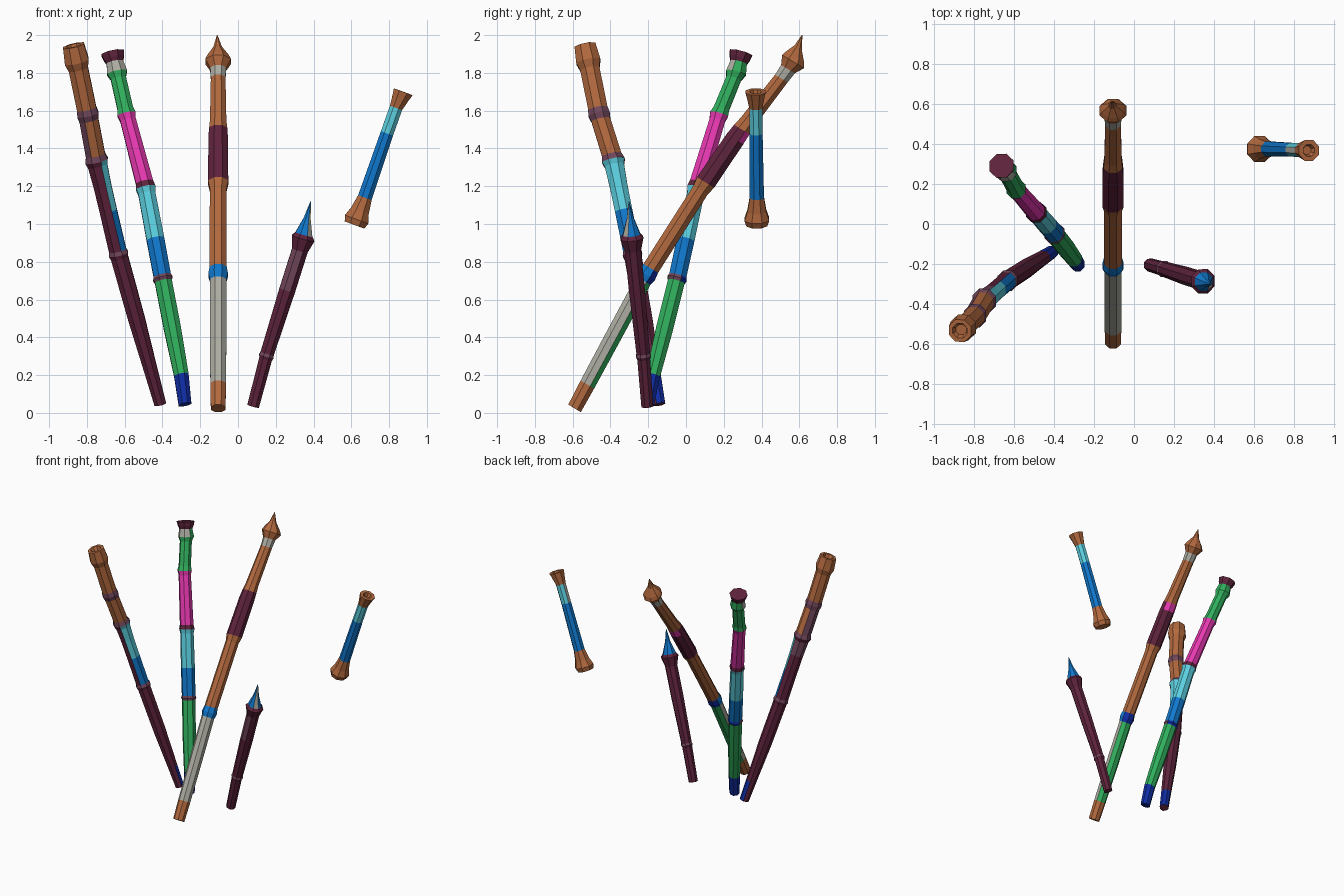
import bpy, bmesh, math
from mathutils import Vector


def lin(c):
    return c / 12.92 if c <= 0.04045 else ((c + 0.055) / 1.055) ** 2.4


PALETTE = {
    'orange_brown': (178, 105, 62), 'maroon': (94, 35, 60), 'mauve': (112, 70, 90),
    'cyan': (92, 208, 224), 'blue': (16, 120, 205), 'dark_blue': (16, 45, 165),
    'green': (48, 174, 92), 'magenta': (238, 58, 182), 'light_grey': (172, 172, 162),
}
MATS, INDEX = [], {}
for i, (n, rgb) in enumerate(PALETTE.items()):
    m = bpy.data.materials.new(n)
    m.diffuse_color = [lin(c / 255) for c in rgb] + [1]
    MATS.append(m)
    INDEX[n] = i


def centre(spine, z):
    """Point on the bent centre line at height z."""
    for a, b in zip(spine, spine[1:]):
        if z <= b[2] or b is spine[-1]:
            t = (z - a[2]) / (b[2] - a[2])
            return Vector(a).lerp(Vector(b), t)


def pole(name, spine, profile, rules=(), cup=None, sides=8):
    """profile: (z, radius, colour of the section above).
    rules: (z low, z high, direction, threshold, colour) for one-sided patches."""
    axis = (Vector(spine[-1]) - Vector(spine[0])).normalized()
    u = Vector((1, 0, 0))
    u = (u - axis * u.dot(axis)).normalized()
    v = axis.cross(u)
    bm = bmesh.new()

    def ring(c, r):
        return [bm.verts.new(c + r * (u * math.cos(a) + v * math.sin(a)))
                for a in (math.tau * (k + 0.5) / sides for k in range(sides))]

    rings = [ring(centre(spine, z), r) for z, r, _ in profile]

    def bridge(lo, hi, colour):
        faces = []
        for k in range(sides):
            j = (k + 1) % sides
            f = bm.faces.new((lo[k], lo[j], hi[j], hi[k]))
            f.material_index = INDEX[colour]
            faces.append(f)
        return faces

    for n in range(len(rings) - 1):
        z0, z1, colour = profile[n][0], profile[n + 1][0], profile[n][2]
        for f in bridge(rings[n], rings[n + 1], colour):
            f.normal_update()
            for lo, hi, d, limit, patch in rules:
                if lo <= (z0 + z1) / 2 <= hi and f.normal.dot(Vector(d)) > limit:
                    f.material_index = INDEX[patch]
    # end caps, the upper one optionally hollowed
    f = bm.faces.new(rings[0][::-1])
    f.material_index = INDEX[profile[0][2]]
    top = rings[-1]
    if cup:
        r, depth = cup
        c = centre(spine, profile[-1][0])
        rim = ring(c, r)
        floor = ring(c - axis * depth, r * 0.7)
        bridge(top, rim, profile[-1][2])
        bridge(rim, floor, profile[-1][2])
        top = floor
    f = bm.faces.new(top)
    f.material_index = INDEX[profile[-1][2]]
    me = bpy.data.meshes.new(name)
    bm.to_mesh(me)
    bm.free()
    for m in MATS:
        me.materials.append(m)
    ob = bpy.data.objects.new(name, me)
    bpy.context.collection.objects.link(ob)
    return ob


OR, MA, MV, CY, BL, DB, GR, MG, LG = (
    'orange_brown', 'maroon', 'mauve', 'cyan', 'blue', 'dark_blue',
    'green', 'magenta', 'light_grey')

# Left pole: maroon shaft with a brown stepped head
pole('left_pole',
     [(-0.41, -0.14, 0.04), (-0.635, -0.285, 0.85), (-0.75, -0.385, 1.34),
      (-0.795, -0.46, 1.58), (-0.872, -0.535, 1.95)],
     [(0.045, 0.034, MA), (0.2, 0.038, MA), (0.5, 0.048, MA), (0.82, 0.05, MA),
      (0.84, 0.056, MV), (0.86, 0.05, MA), (0.93, 0.05, MA), (1.07, 0.05, MA),
      (1.2, 0.051, MA), (1.31, 0.056, MA), (1.335, 0.066, MV), (1.365, 0.056, OR),
      (1.55, 0.055, MV), (1.58, 0.062, MV), (1.61, 0.056, OR), (1.82, 0.056, OR),
      (1.86, 0.070, OR), (1.945, 0.061, OR)],
     rules=[(1.07, 1.33, (1, 0, 0), 0.55, CY), (0.86, 1.07, (1, 0, 0), 0.55, BL),
            (0.0, 0.2, (0.8, 0.6, 0), 0.6, DB),
            (1.2, 1.31, (-0.5, 0.85, 0), 0.3, MV),
            (1.365, 1.55, (-1, 0, 0), 0.3, MV)],
     cup=(0.04, 0.03))

# Banded pole: many stacked colours with a flared maroon cap
pole('banded_pole',
     [(-0.28, -0.205, 0.04), (-0.30, -0.175, 0.2), (-0.40, -0.045, 0.72),
      (-0.49, 0.06, 1.2), (-0.59, 0.175, 1.58), (-0.64, 0.265, 1.8),
      (-0.662, 0.29, 1.9)],
     [(0.045, 0.037, DB), (0.2, 0.042, GR), (0.45, 0.049, GR), (0.695, 0.049, MV),
      (0.71, 0.056, MV), (0.725, 0.05, BL), (0.92, 0.051, CY), (1.16, 0.049, CY),
      (1.19, 0.056, MA), (1.22, 0.05, MG), (1.55, 0.045, MG), (1.58, 0.053, GR),
      (1.61, 0.045, GR), (1.77, 0.044, GR), (1.80, 0.058, LG), (1.855, 0.048, MA),
      (1.875, 0.058, MA), (1.905, 0.066, MA)],
     rules=[(1.79, 1.86, (0.6, 0.8, 0), 0.1, GR),
            (0.7, 0.73, (0, 1, 0), 0.3, DB)])

# Spear: long leaning pole with a pointed head
pole('spear',
     [(-0.105, -0.59, 0.024), (-0.105, -0.215, 0.72), (-0.105, 0.09, 1.2),
      (-0.105, 0.28, 1.48), (-0.105, 0.52, 1.79), (-0.105, 0.572, 1.868),
      (-0.11, 0.615, 2.0)],
     [(0.024, 0.042, OR), (0.15, 0.045, LG), (0.4, 0.047, LG), (0.7, 0.047, BL),
      (0.73, 0.056, BL), (0.765, 0.049, OR), (1.18, 0.048, OR), (1.22, 0.058, MA),
      (1.45, 0.056, MA), (1.50, 0.052, OR), (1.54, 0.047, OR), (1.77, 0.042, LG),
      (1.82, 0.046, OR), (1.86, 0.073, OR), (1.885, 0.06, OR), (1.935, 0.024, OR),
      (2.0, 0.002, OR)],
     rules=[(0.15, 0.7, (-0.3, 0.85, -0.4), 0.45, GR),
            (0.7, 0.77, (0, 0.85, -0.5), 0.5, DB),
            (1.45, 1.5, (0, 0.85, -0.5), 0.3, MG)])

# Short spear on the right with a blue point
pole('short_spear',
     [(0.08, -0.205, 0.035), (0.15, -0.225, 0.3), (0.34, -0.285, 0.9),
      (0.385, -0.302, 1.12)],
     [(0.035, 0.034, MA), (0.285, 0.037, MA), (0.3, 0.043, MV), (0.315, 0.039, MA),
      (0.65, 0.046, MA), (0.86, 0.046, MA), (0.925, 0.066, MA), (0.945, 0.05, BL),
      (1.03, 0.02, BL), (1.12, 0.002, BL)],
     rules=[(0.65, 0.86, (-0.6, -0.8, 0), 0.75, MV),
            (0.94, 1.12, (0.7, -0.7, 0), 0.8, LG)])

# Floating baton with flared ends
pole('flared_baton',
     [(0.615, 0.375, 0.99), (0.672, 0.375, 1.14), (0.83, 0.37, 1.6),
      (0.875, 0.368, 1.70)],
     [(0.995, 0.060, OR), (1.025, 0.071, OR), (1.07, 0.054, OR), (1.14, 0.041, BL),
      (1.48, 0.037, CY), (1.615, 0.037, OR), (1.665, 0.048, OR), (1.70, 0.057, OR)],
     rules=[(1.48, 1.62, (-1, 0, 0), 0.8, LG)],
     cup=(0.032, 0.03))
